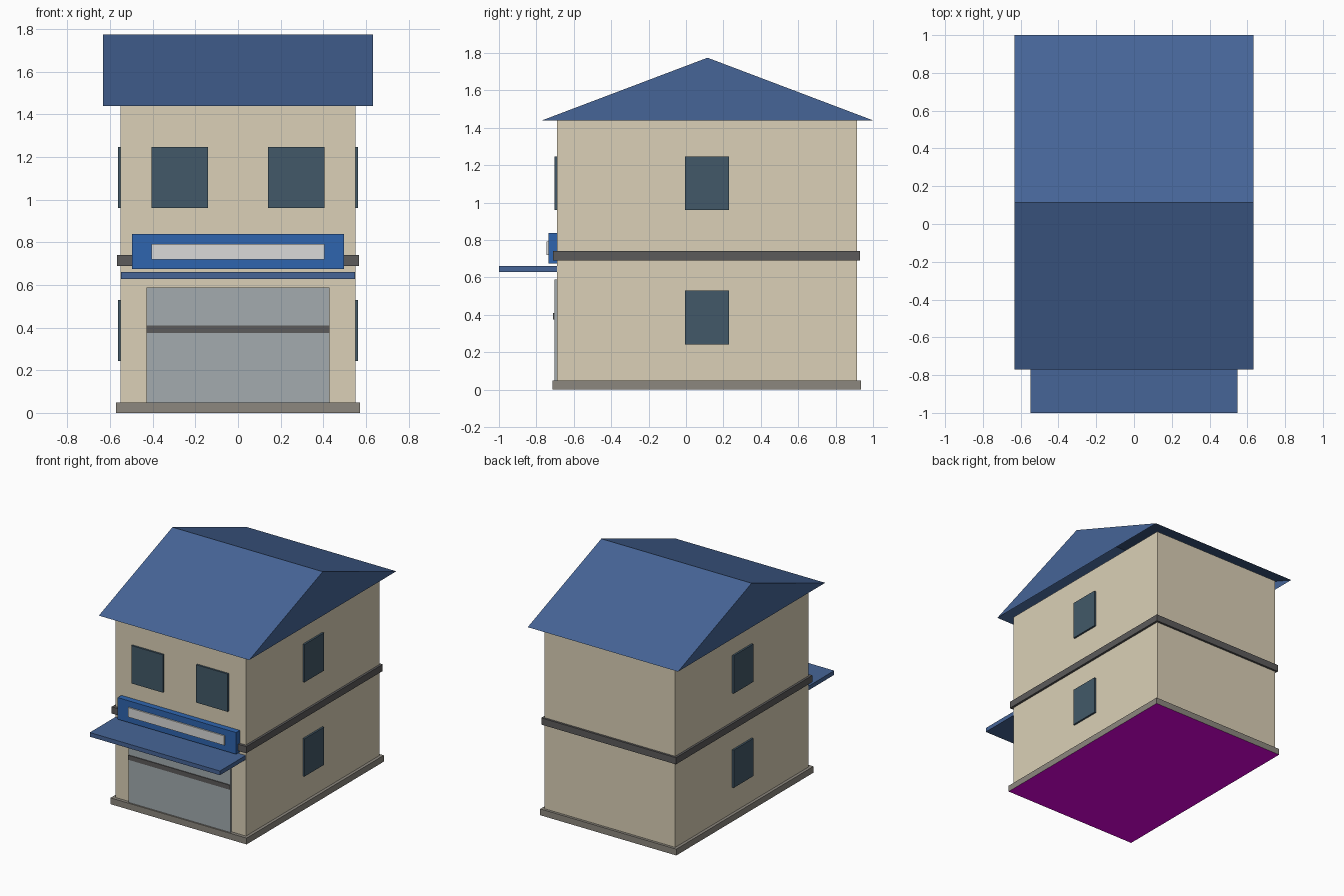
import bpy
import bmesh

cube = bpy.data.objects.get("Cube")
if cube:
    bpy.data.objects.remove(cube, do_unlink=True)


def material(name, *rgb):
    """Flat material from 0-255 display values."""
    linear = [((c / 255 + 0.055) / 1.055) ** 2.4 if c > 10 else c / 3295 for c in rgb]
    mat = bpy.data.materials.new(name)
    mat.use_nodes = True
    mat.diffuse_color = (*linear, 1)
    mat.node_tree.nodes["Principled BSDF"].inputs["Base Color"].default_value = (*linear, 1)
    return mat


cream = material("cream plaster", 219, 208, 183)
roof_blue = material("roof blue", 70, 101, 151)
glass = material("window slate", 66, 89, 104)
sign_blue = material("sign blue", 47, 101, 175)
pale = material("pale panel", 218, 218, 216)
steel = material("shutter grey", 163, 171, 175)
dark = material("dark trim", 92, 91, 91)
stone = material("plinth stone", 140, 135, 126)
magenta = material("magenta underside", 255, 0, 255)


def add_object(name, bm, *mats):
    bmesh.ops.recalc_face_normals(bm, faces=bm.faces)
    mesh = bpy.data.meshes.new(name)
    bm.to_mesh(mesh)
    bm.free()
    for mat in mats:
        mesh.materials.append(mat)
    obj = bpy.data.objects.new(name, mesh)
    bpy.context.collection.objects.link(obj)
    return obj


def box(name, xs, ys, zs, *mats):
    """Box spanning the given ranges on each axis."""
    bm = bmesh.new()
    bmesh.ops.create_cube(bm, size=1)
    for v in bm.verts:
        v.co = [r[0] if c < 0 else r[1] for c, r in zip(v.co, (xs, ys, zs))]
    return add_object(name, bm, *mats)


FRONT, BACK, SIDE, EAVES = -0.69, 0.915, 0.55, 1.44

# Main body, plinth and floor band
box("walls", (-SIDE, SIDE), (FRONT, BACK), (0.02, EAVES), cream)
plinth = box("plinth", (-0.573, 0.573), (-0.715, 0.935), (0, 0.048), stone, magenta)
for face in plinth.data.polygons:
    face.material_index = int(face.normal.z < -0.5)
box("floor_band", (-0.567, 0.567), (-0.71, 0.931), (0.69, 0.741), dark)

# Gabled roof, open underneath
bm = bmesh.new()
ends = [[bm.verts.new((x, y, z)) for y, z in ((-0.77, EAVES), (0.115, 1.775), (1.0, EAVES))]
        for x in (-0.633, 0.633)]
for end in ends:
    bm.faces.new(end)
for i in range(2):
    bm.faces.new((ends[0][i], ends[0][i + 1], ends[1][i + 1], ends[1][i]))
add_object("roof", bm, roof_blue)

# Shop front: shutter, rail, canopy and sign
box("shutter", (-0.43, 0.43), (-0.704, FRONT), (0.048, 0.588), steel)
box("shutter_rail", (-0.43, 0.43), (-0.71, FRONT), (0.375, 0.41), dark)
box("canopy", (-0.548, 0.548), (-1.0, FRONT), (0.629, 0.661), roof_blue)
box("sign_board", (-0.498, 0.498), (-0.735, FRONT), (0.674, 0.839), sign_blue)
box("sign_panel", (-0.405, 0.405), (-0.745, -0.73), (0.72, 0.792), pale)

# Windows, mirrored left and right
UPPER, LOWER = (0.96, 1.248), (0.243, 0.53)
for side, s in (("left", 1), ("right", -1)):
    xs = sorted((0.14 * s, 0.406 * s))
    box(f"front_window_{side}", xs, (-0.704, FRONT), UPPER, glass)
    for level, zs in (("upper", UPPER), ("lower", LOWER)):
        xs = sorted((0.545 * s, 0.564 * s))
        box(f"{level}_window_{side}", xs, (-0.005, 0.23), zs, glass)
